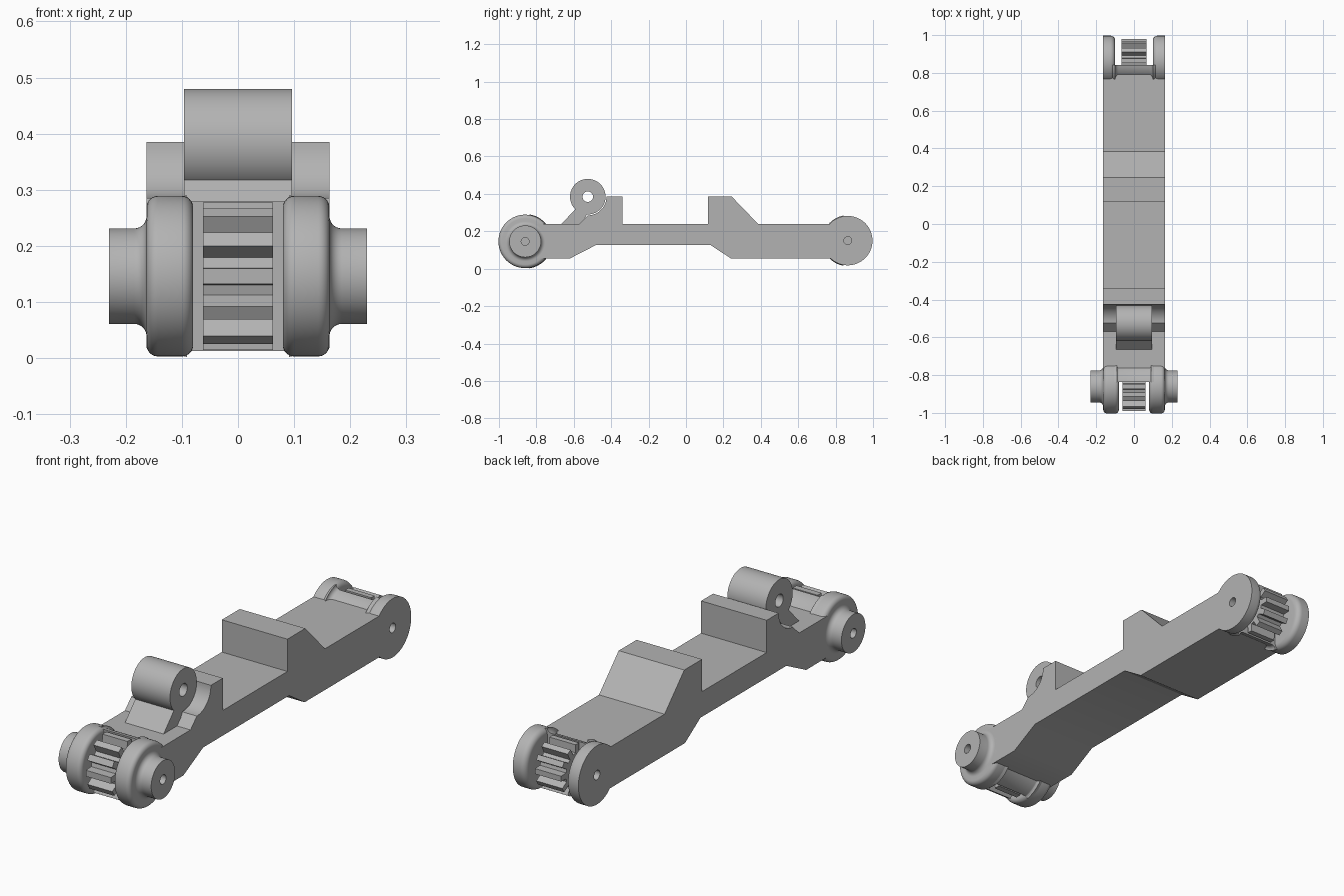
import bpy, bmesh, math
from mathutils import Vector

cube = bpy.data.objects.get("Cube")
if cube:
    bpy.data.objects.remove(cube, do_unlink=True)

GREY = (0.45, 0.45, 0.45, 1)
mat = bpy.data.materials.new("plain grey")
mat.use_nodes = True
mat.diffuse_color = GREY
mat.node_tree.nodes["Principled BSDF"].inputs["Base Color"].default_value = GREY

HALF = 0.163                 # half width of the frame
FRONT = (-0.86, 0.146)       # front axle centre (y, z)
REAR = (0.865, 0.15)         # rear axle centre
BORE = 0.021


def finish(name, bm):
    bmesh.ops.remove_doubles(bm, verts=bm.verts, dist=1e-5)
    bmesh.ops.recalc_face_normals(bm, faces=bm.faces)
    mesh = bpy.data.meshes.new(name)
    bm.to_mesh(mesh)
    bm.free()
    mesh.materials.append(mat)
    ob = bpy.data.objects.new(name, mesh)
    bpy.context.collection.objects.link(ob)
    bpy.ops.object.select_all(action='DESELECT')
    ob.select_set(True)
    bpy.context.view_layer.objects.active = ob
    bpy.ops.object.shade_smooth_by_angle(angle=math.radians(30))
    return ob


def arc(cx, cy, r, a0, a1, n=6):
    """Points on an arc, angles in degrees."""
    angles = [math.radians(a0 + (a1 - a0) * i / n) for i in range(n + 1)]
    return [(cx + r * math.cos(a), cy + r * math.sin(a)) for a in angles]


def extrude(name, outline, half):
    """Side outline (y, z) extruded across x."""
    bm = bmesh.new()
    face = bm.faces.new([bm.verts.new((-half, y, z)) for y, z in outline])
    out = bmesh.ops.extrude_face_region(bm, geom=[face])
    moved = [v for v in out["geom"] if isinstance(v, bmesh.types.BMVert)]
    bmesh.ops.translate(bm, verts=moved, vec=(2 * half, 0, 0))
    return finish(name, bm)


def lathe(name, profile, centre, closed=True, clip=None):
    """Profile (x, radius) turned about the x axis; clip keeps y beyond one plane."""
    bm = bmesh.new()
    c = Vector((0, *centre))
    vs = [bm.verts.new((x, c.y, c.z + r)) for x, r in profile]
    edges = [bm.edges.new(pair) for pair in zip(vs, vs[1:])]
    if closed:
        edges.append(bm.edges.new((vs[-1], vs[0])))
    bmesh.ops.spin(bm, geom=vs + edges, cent=c, axis=(1, 0, 0),
                   angle=2 * math.pi, steps=64, use_duplicate=False)
    bmesh.ops.remove_doubles(bm, verts=bm.verts, dist=1e-5)
    if clip:
        y, side = clip
        cut = bmesh.ops.bisect_plane(
            bm, geom=bm.verts[:] + bm.edges[:] + bm.faces[:],
            plane_co=(0, y, 0), plane_no=(0, side, 0), clear_inner=True)
        rim = [e for e in cut["geom_cut"] if isinstance(e, bmesh.types.BMEdge)]
        bmesh.ops.holes_fill(bm, edges=rim)
    return finish(name, bm)


def gear(name, centre, tip, root, half, teeth=12):
    """Toothed wheel with tapered teeth."""
    outline = []
    pitch = 2 * math.pi / teeth
    for i in range(teeth):
        for frac, r in ((-0.32, root), (-0.2, tip), (0.2, tip), (0.32, root)):
            a = (i + frac) * pitch
            outline.append((centre[0] + r * math.cos(a), centre[1] + r * math.sin(a)))
    return extrude(name, outline, half)


# Frame: beam with front stop, curved barrel seat and rear stop
seat = arc(-0.525, 0.385, 0.1, 0, -90, 14)
extrude("frame", [
    (-0.83, 0.055), (-0.62, 0.055), (-0.48, 0.127), (0.13, 0.127),
    (0.24, 0.055), (0.83, 0.055), (0.83, 0.24), (0.385, 0.24),
    (0.245, 0.385), (0.118, 0.385), (0.118, 0.24), (-0.34, 0.24),
    (-0.34, 0.385), *seat, (-0.57, 0.24), (-0.83, 0.24)], HALF)

# Pivot barrel on its slanted arm
lathe("pivot_barrel", [(-0.096, 0.028), (-0.096, 0.095), (0.096, 0.095), (0.096, 0.028)],
      (-0.525, 0.385))
extrude("pivot_arm", [(-0.67, 0.235), (-0.585, 0.325), (-0.525, 0.3), (-0.56, 0.235)], 0.096)

# Cheeks on both sides of each wheel, the front ones with stepped bosses
R1, R2 = 0.143, 0.132
front_cheek = [(0.08, BORE), *arc(0.1, R1 - 0.02, 0.02, 180, 90),
               *arc(HALF - 0.02, R1 - 0.02, 0.02, 90, 0),
               *arc(HALF + 0.022, 0.107, 0.022, 180, 270), (0.23, 0.085), (0.23, BORE)]
rear_cheek = [(0.1, BORE), *arc(0.125, R2 - 0.025, 0.025, 180, 90),
              (HALF, R2), (HALF, BORE)]
for label, s in (("left", 1), ("right", -1)):
    lathe(f"front_cheek_{label}", [(s * x, r) for x, r in front_cheek], FRONT)
    lathe(f"rear_cheek_{label}", [(s * x, r) for x, r in rear_cheek], REAR)

# Round bridges joining the cheeks behind the wheels
front_bridge = [(-0.12, 0), (-0.12, 0.14), *arc(-0.08, 0.146, 0.011, 180, 270),
                *arc(0.08, 0.146, 0.011, 270, 360), (0.12, 0.14), (0.12, 0)]
rear_bridge = [(-0.13, 0), (-0.13, 0.12), *arc(-0.08, 0.136, 0.02, 180, 270),
               *arc(0.08, 0.136, 0.02, 270, 360), (0.13, 0.12), (0.13, 0)]
lathe("front_bridge", front_bridge, FRONT, False, (-0.837, 1))
lathe("rear_bridge", rear_bridge, REAR, False, (0.842, -1))

# Toothed wheels
gear("front_gear", FRONT, 0.132, 0.095, 0.062)
gear("rear_gear", REAR, 0.115, 0.08, 0.065)
